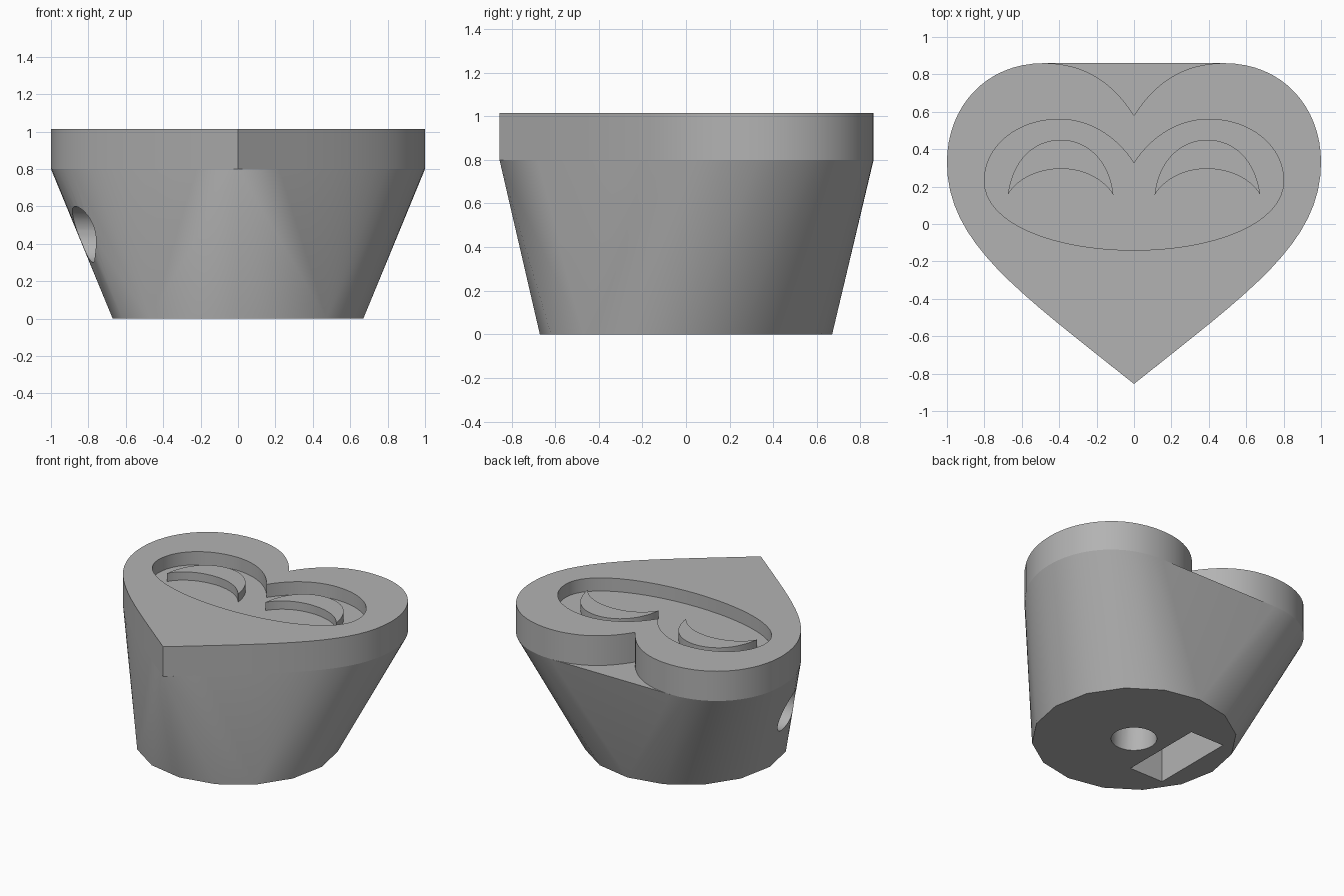
import bpy, bmesh, math
from mathutils import Vector
from mathutils.geometry import interpolate_bezier

if "Cube" in bpy.data.objects:
    bpy.data.objects.remove(bpy.data.objects["Cube"], do_unlink=True)

grey = bpy.data.materials.new("plain grey")
grey.use_nodes = True
grey.diffuse_color = (0.45, 0.45, 0.45, 1)
grey.node_tree.nodes["Principled BSDF"].inputs["Base Color"].default_value = (0.45, 0.45, 0.45, 1)

TOP, RIM, FLOOR = 1.015, 0.8, 0.92


def make_object(name, bm):
    bmesh.ops.recalc_face_normals(bm, faces=bm.faces)
    mesh = bpy.data.meshes.new(name)
    bm.to_mesh(mesh)
    bm.free()
    mesh.materials.append(grey)
    obj = bpy.data.objects.new(name, mesh)
    bpy.context.collection.objects.link(obj)
    return obj


def trace(knots, steps=16):
    """Sample a chain of cubic curves: point, handle, handle, point, ..."""
    pts = [Vector((x, y, 0)) for x, y in knots]
    out = [pts[0]]
    for i in range(0, len(pts) - 1, 3):
        out += interpolate_bezier(*pts[i:i + 4], steps + 1)[1:]
    return [(p.x, p.y) for p in out]


def mirrored(half):
    """Close a half outline that starts and ends on x = 0."""
    return half + [(-x, y) for x, y in reversed(half[1:-1])]


def prism(name, outline, z0, z1):
    bm = bmesh.new()
    face = bm.faces.new([bm.verts.new((x, y, z0)) for x, y in outline])
    new = bmesh.ops.extrude_face_region(bm, geom=[face])["geom"]
    bmesh.ops.translate(bm, vec=(0, 0, z1 - z0),
                        verts=[v for v in new if isinstance(v, bmesh.types.BMVert)])
    return make_object(name, bm)


def circle(radius, sides):
    return [(radius * math.cos(math.tau * i / sides), radius * math.sin(math.tau * i / sides))
            for i in range(sides)]


def combine(target, other, operation):
    mod = target.modifiers.new(operation, "BOOLEAN")
    mod.operation, mod.solver, mod.object = operation, "EXACT", other
    bpy.context.view_layer.objects.active = target
    bpy.ops.object.modifier_apply(modifier=mod.name)
    bpy.data.objects.remove(other, do_unlink=True)


# Outlines
heart = mirrored(trace([(0, .58), (.12, .77), (.28, .86), (.48, .86), (.8, .86), (1, .62),
                        (1, .33), (1, -.1), (.62, -.36), (0, -.855)]))
mask = mirrored(trace([(0, .325), (.1, .48), (.25, .56), (.4, .56), (.62, .56), (.8, .42),
                       (.8, .23), (.8, 0), (.42, -.14), (0, -.14)]))
crescent = trace([(.11, .155), (.13, .34), (.25, .45), (.39, .45), (.54, .45), (.65, .34),
                  (.675, .155), (.62, .25), (.5, .295), (.39, .295), (.28, .295), (.17, .25),
                  (.11, .155)])[:-1]

# Tapered body: hull from a sixteen-sided foot up to the heart
bm = bmesh.new()
for outline, z in ((circle(.67, 16), 0), (heart, RIM)):
    for x, y in outline:
        bm.verts.new((x, y, z))
hull = bmesh.ops.convex_hull(bm, input=bm.verts)
bmesh.ops.delete(bm, geom=[v for v in bm.verts if not v.link_faces], context="VERTS")
bmesh.ops.dissolve_limit(bm, angle_limit=0.002, verts=bm.verts, edges=bm.edges)
body = make_object("tapered_body", bm)

# Heart rim with a sunken mask shape
rim = prism("heart_rim", heart, RIM, TOP)
combine(rim, prism("mask_cutter", mask, FLOOR, TOP + .1), "DIFFERENCE")

# Shaft hole, nut slot and side screw hole
slot = [(-.5, -.31), (-.23, -.31), (-.23, .31), (-.5, .31)]
combine(body, prism("shaft_cutter", circle(.15, 32), -.1, .75), "DIFFERENCE")
combine(body, prism("slot_cutter", slot, -.1, .75), "DIFFERENCE")
screw = prism("screw_cutter", circle(.15, 32), 0, 1.2)
screw.rotation_euler.y = -math.pi / 2
screw.location.z = .45
bpy.context.view_layer.update()
combine(body, screw, "DIFFERENCE")

# Raised crescent eyes
eyes = [prism(side + "_eye", [(s * x, y) for x, y in crescent], FLOOR - .02, FLOOR + .06)
        for side, s in (("left", 1), ("right", -1))]

# Smooth shading with sharp corners kept
bpy.ops.object.select_all(action="DESELECT")
for obj in [body, rim] + eyes:
    obj.select_set(True)
bpy.context.view_layer.objects.active = body
bpy.ops.object.shade_smooth_by_angle(angle=math.radians(25))
